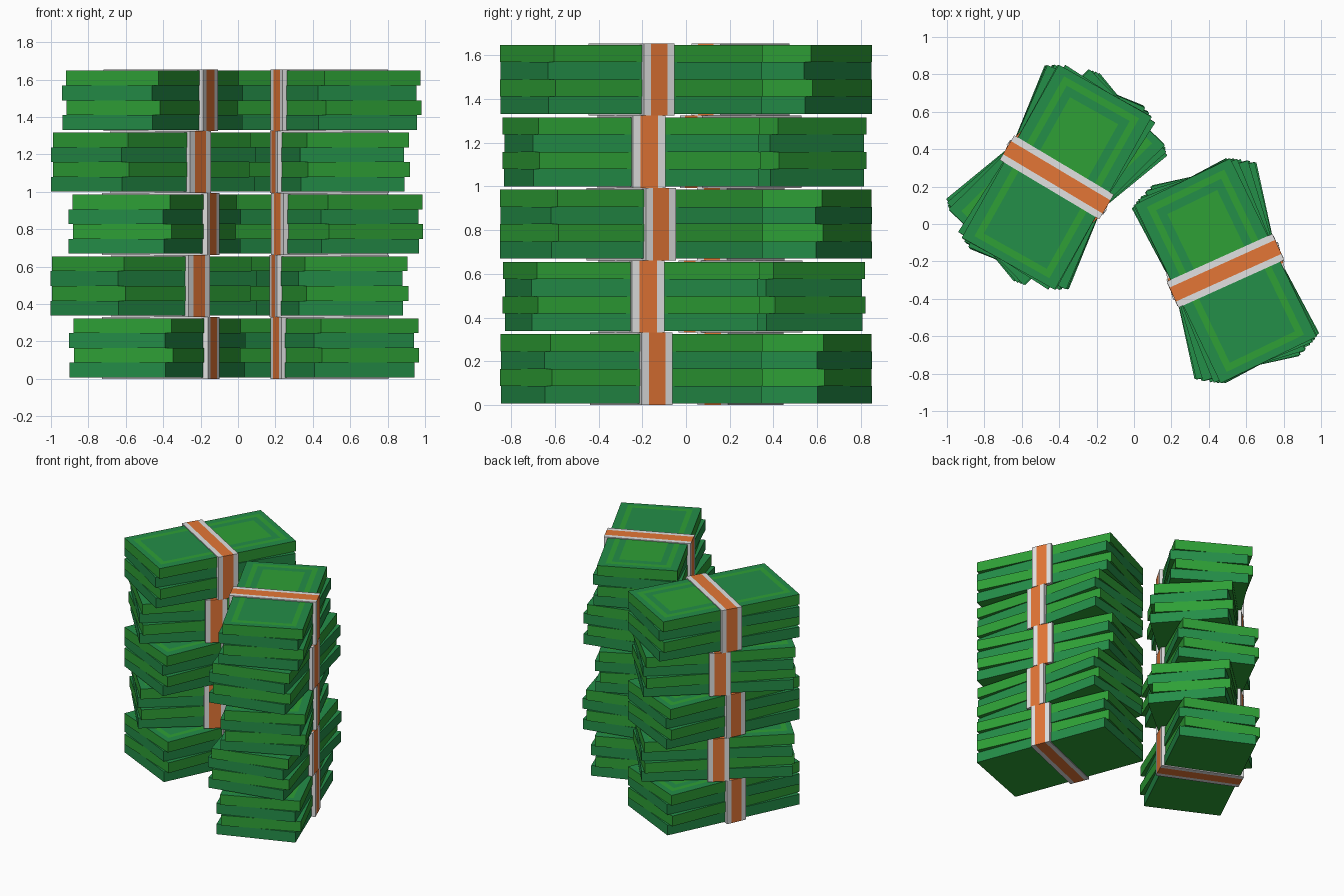
import bpy, bmesh, math
from mathutils import Matrix

if "Cube" in bpy.data.objects:
    bpy.data.objects.remove(bpy.data.objects["Cube"])

def lin(c):
    c /= 255
    return c / 12.92 if c <= 0.04045 else ((c + 0.055) / 1.055) ** 2.4

def material(name, r, g, b):
    m = bpy.data.materials.new(name)
    m.diffuse_color = (lin(r), lin(g), lin(b), 1)
    m.use_nodes = True
    m.node_tree.nodes["Principled BSDF"].inputs["Base Color"].default_value = m.diffuse_color
    return m

LIGHT = material("light_green", 46, 160, 54)
DARK = material("dark_green", 36, 142, 72)
ORANGE = material("band_orange", 228, 118, 54)
WHITE = material("band_white", 225, 225, 225)

LENGTH, WIDTH = 1.06, 0.57          # one slab of notes
BUNDLE_H, GAP, SLAB_H = 0.331, 0.0075, 0.079
BAND_W, STRIPE_W, BAND_L = 0.153, 0.082, 0.62
FAN = (-1.7, 2.1, -2.0, 1.5)        # twist of the four slabs in a bundle

def finish(bm, name, mats, matrix):
    me = bpy.data.meshes.new(name)
    bm.to_mesh(me)
    bm.free()
    for m in mats:
        me.materials.append(m)
    ob = bpy.data.objects.new(name, me)
    ob.matrix_world = matrix
    bpy.context.collection.objects.link(ob)

def make_slabs(name, matrix):
    bm = bmesh.new()
    for i, twist in enumerate(FAN):
        m = (Matrix.Translation((0, 0, GAP + SLAB_H * (i + 0.5)))
             @ Matrix.Rotation(math.radians(twist), 4, 'Z')
             @ Matrix.Diagonal((WIDTH, LENGTH, SLAB_H, 1)))
        new = bmesh.ops.create_cube(bm, size=1, matrix=m)['verts']
        bm.normal_update()
        for f in {f for v in new for f in v.link_faces}:
            # sides alternate; tops are dark paper, undersides light
            if f.normal.z > 0.5:
                f.material_index = 0
            elif f.normal.z < -0.5:
                f.material_index = 1
            else:
                f.material_index = i % 2
    finish(bm, name, (DARK, LIGHT), matrix)

def make_band(name, matrix):
    # rectangular loop swept along the bundle, centre strip orange
    bm = bmesh.new()
    h = BAND_L / 2
    profile = ((-h, 0), (h, 0), (h, BUNDLE_H), (-h, BUNDLE_H))
    rings = [[bm.verts.new((x, y, z)) for x, z in profile]
             for y in (-BAND_W / 2, -STRIPE_W / 2, STRIPE_W / 2, BAND_W / 2)]
    for s in range(3):
        a, b = rings[s], rings[s + 1]
        for k in range(4):
            n = (k + 1) % 4
            bm.faces.new((a[k], a[n], b[n], b[k])).material_index = int(s == 1)
    bm.faces.new(rings[0])
    bm.faces.new(rings[3])
    bmesh.ops.recalc_face_normals(bm, faces=bm.faces)
    finish(bm, name, (WHITE, ORANGE), matrix)

def make_print(name, matrix):
    # printed border and half-filled centre on the top note
    bm = bmesh.new()
    z = GAP + 4 * SLAB_H + 0.002

    def quad(x0, y0, x1, y1):
        bm.faces.new([bm.verts.new((x, y, z)) for x, y in
                      ((x0, y0), (x1, y0), (x1, y1), (x0, y1))])

    x, y, t = 0.23, 0.49, 0.037
    for s in (-1, 1):
        quad(*((x - t, -y, x, y) if s > 0 else (-x, -y, -x + t, y)))
        quad(*((-x + t, y - t, x - t, y) if s > 0 else (-x + t, -y, x - t, -y + t)))
    quad(-0.148, 0.0, 0.148, 0.408)
    twist = Matrix.Rotation(math.radians(FAN[3]), 4, 'Z')
    finish(bm, name, (LIGHT,), matrix @ twist)

# two stacks: centre and the angle of each bundle from the bottom up
STACKS = {
    "left": ((-0.413, 0.25), (-24.2, -48.7, -25.0, -46.8, -30.8)),
    "right": ((0.489, -0.25), (22.4, 14.3, 26.0, 15.2, 24.3)),
}
for side, ((cx, cy), angles) in STACKS.items():
    for i, a in enumerate(angles):
        place = (Matrix.Translation((cx, cy, i * BUNDLE_H))
                 @ Matrix.Rotation(math.radians(a), 4, 'Z'))
        make_slabs(f"{side}_notes_{i + 1}", place)
        make_band(f"{side}_paper_band_{i + 1}", place)
        make_print(f"{side}_note_print_{i + 1}", place)
